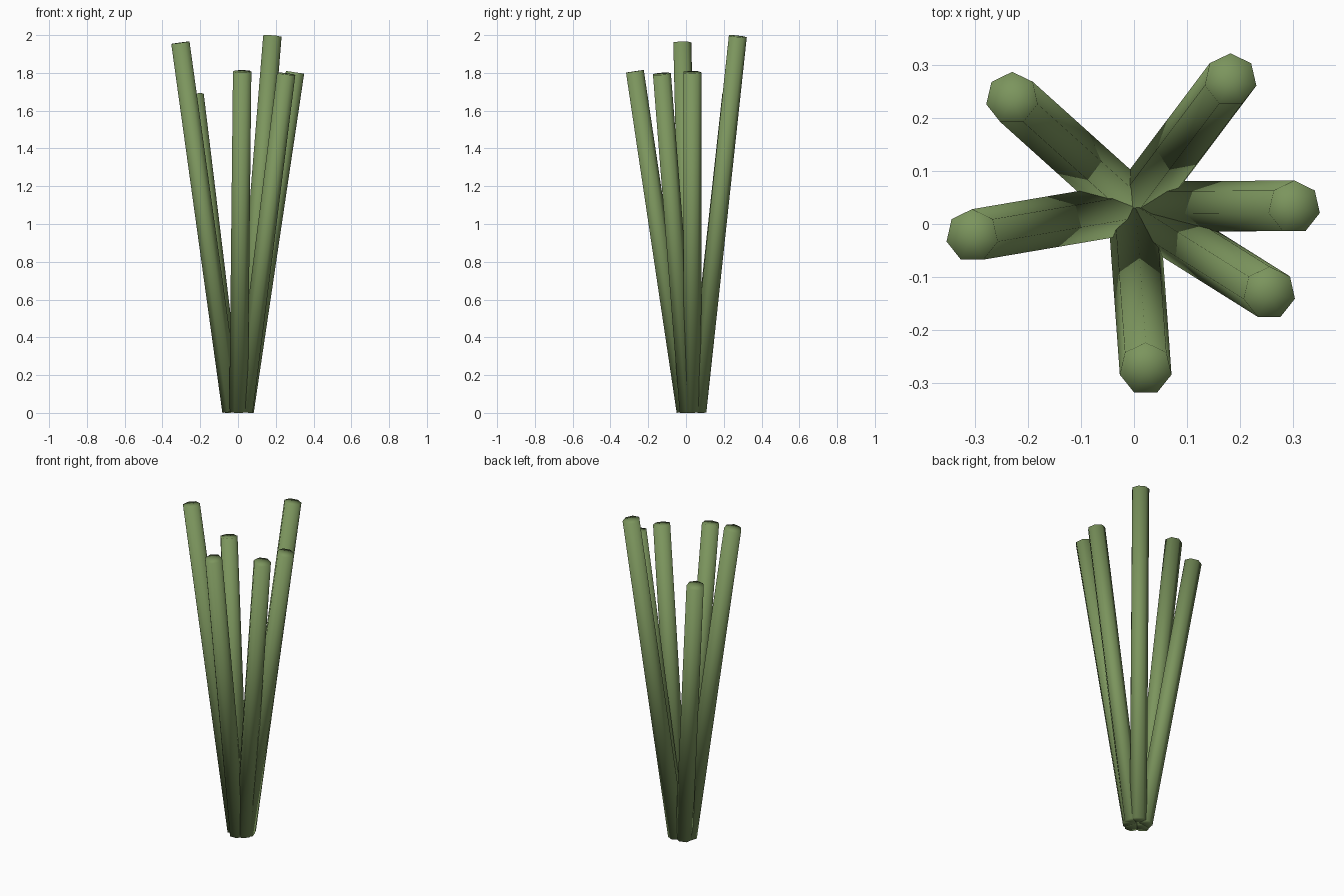
import bpy
from mathutils import Vector

cube = bpy.data.objects.get("Cube")
if cube:
    bpy.data.objects.remove(cube, do_unlink=True)

RADIUS = 0.05
SIDES = 7
HUB = Vector((0, 0.03, 0.007))   # point the stalks fan out from
FOOT_OFFSET = 0.035              # how far each foot sits from the hub

# Stem colour
green = bpy.data.materials.new("stem green")
green.use_nodes = True
color = (0.20, 0.30, 0.11, 1)
green.diffuse_color = color
green.node_tree.nodes["Principled BSDF"].inputs["Base Color"].default_value = color


def stalk(name, tip):
    """Seven-sided smooth stem leaning from the hub out to its tip."""
    tip = Vector(tip)
    outward = Vector((tip.x - HUB.x, tip.y - HUB.y, 0)).normalized()
    foot = HUB + outward * FOOT_OFFSET
    axis = tip - foot
    bpy.ops.mesh.primitive_cylinder_add(
        vertices=SIDES, radius=RADIUS, depth=axis.length, end_fill_type='TRIFAN')
    obj = bpy.context.object
    obj.name = name
    turn = Vector((0, 0, 1)).rotation_difference(axis)
    for v in obj.data.vertices:
        v.co = turn @ v.co
    obj.location = (foot + tip) / 2
    obj.data.materials.append(green)
    # Ends are shaded smoothly into the sides
    bpy.ops.object.shade_smooth()
    return obj


# Fan of stalks, by the centre of each tip
tips = {
    "right_stalk": (-0.305, -0.022, 1.96),
    "back_right_stalk": (-0.23, 0.237, 1.685),
    "back_left_stalk": (0.182, 0.272, 1.994),
    "left_stalk": (0.302, 0.032, 1.803),
    "front_left_stalk": (0.255, -0.13, 1.795),
    "front_stalk": (0.022, -0.273, 1.808),
}
for name, tip in tips.items():
    stalk(name, tip)
